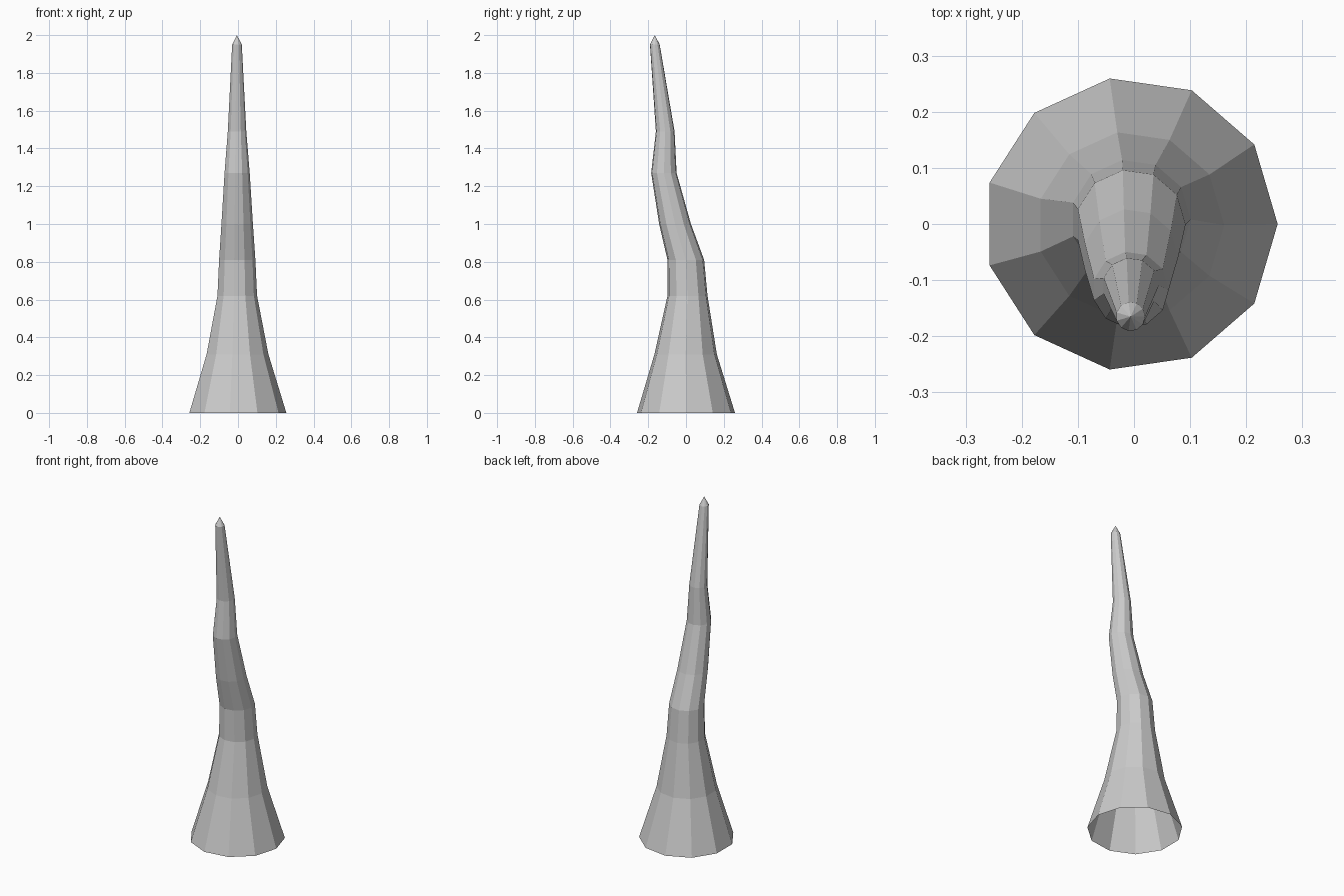
import bpy, bmesh, math

if "Cube" in bpy.data.objects:
    bpy.data.objects.remove(bpy.data.objects["Cube"])

SIDES = 11
CX = -0.006
# height, centre y, radius of each ring along the bent horn
RINGS = [
    (0.00, 0.000, 0.262), (0.31, -0.002, 0.167), (0.62, 0.008, 0.107),
    (0.81, -0.001, 0.098), (1.00, -0.058, 0.085), (1.27, -0.117, 0.068),
    (1.49, -0.110, 0.050), (1.95, -0.165, 0.026),
]
TIP = (CX, -0.165, 2.0)


def ring(bm, z, cy, r):
    step = math.tau / SIDES
    return [bm.verts.new((CX + r * math.cos(i * step), cy + r * math.sin(i * step), z))
            for i in range(SIDES)]


# tapering bent spike, open at the bottom
bm = bmesh.new()
rings = [ring(bm, *r) for r in RINGS]
for low, high in zip(rings, rings[1:]):
    for i in range(SIDES):
        j = (i + 1) % SIDES
        bm.faces.new((low[i], low[j], high[j], high[i]))

# pointed tip
tip = bm.verts.new(TIP)
for i in range(SIDES):
    bm.faces.new((rings[-1][i], rings[-1][(i + 1) % SIDES], tip))

mesh = bpy.data.meshes.new("bent_spike")
bm.to_mesh(mesh)
bm.free()
bpy.context.collection.objects.link(bpy.data.objects.new("bent_spike", mesh))
